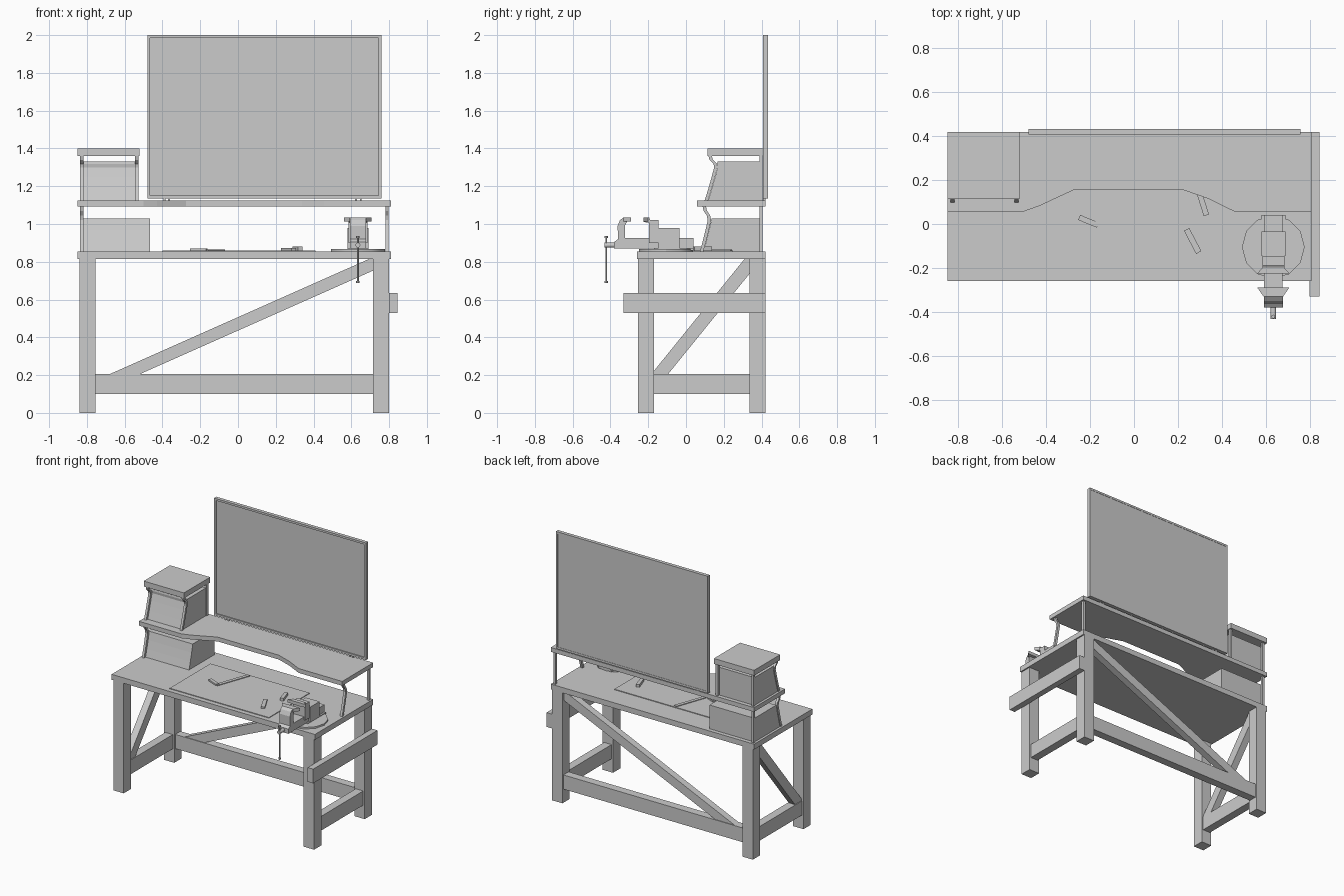
import bpy, bmesh, math
from mathutils import Vector

if "Cube" in bpy.data.objects:
    bpy.data.objects.remove(bpy.data.objects["Cube"])


def prism(name, pts, axis, a, b):
    """Extrude a 2D outline along an axis: x takes (y,z), y takes (x,z), z takes (x,y)."""
    place = {'x': lambda p: (a, p[0], p[1]),
             'y': lambda p: (p[0], a, p[1]),
             'z': lambda p: (p[0], p[1], a)}[axis]
    bm = bmesh.new()
    face = bm.faces.new([bm.verts.new(place(p)) for p in pts])
    ext = bmesh.ops.extrude_face_region(bm, geom=[face])
    move = Vector([b - a if k == axis else 0 for k in 'xyz'])
    bmesh.ops.translate(bm, vec=move,
                        verts=[v for v in ext['geom'] if isinstance(v, bmesh.types.BMVert)])
    bmesh.ops.recalc_face_normals(bm, faces=bm.faces)
    me = bpy.data.meshes.new(name)
    bm.to_mesh(me)
    bm.free()
    ob = bpy.data.objects.new(name, me)
    bpy.context.collection.objects.link(ob)
    return ob


def box(name, x0, x1, y0, y1, z0, z1):
    return prism(name, [(x0, y0), (x1, y0), (x1, y1), (x0, y1)], 'z', z0, z1)


def rod(name, center, r, length, axis='z', sides=12):
    bpy.ops.mesh.primitive_cylinder_add(vertices=sides, radius=r, depth=length, location=center,
                                        rotation=(math.pi / 2, 0, 0) if axis == 'y' else (0, 0, 0))
    ob = bpy.context.object
    ob.name = name
    bpy.ops.object.shade_smooth_by_angle()
    return ob


def bar(name, p, q, width, z0, z1):
    """Flat bar lying on the bench between two points."""
    p, q = Vector(p), Vector(q)
    d = (q - p).normalized() * width / 2
    n = Vector((-d.y, d.x))
    return prism(name, [p - n, q - n, q + n, p + n], 'z', z0, z1)


# Bench top and four legs
box("bench_top", -.85, .81, -.26, .42, .815, .855)
for side, x in (("left", -.84), ("right", .715)):
    for end, y in (("front", -.255), ("back", .335)):
        box(f"{end}_{side}_leg", x, x + .085, y, y + .085, 0, .815)
    box(f"{side}_lower_rail", x + .012, x + .073, -.17, .335, .1, .205)
box("back_lower_rail", -.755, .715, .347, .408, .1, .205)

# Diagonal braces
prism("back_brace", [(-.68, .205), (-.52, .205), (.715, .753), (.715, .815), (.694, .815)],
      'y', .352, .403)
prism("left_brace", [(-.17, .205), (-.095, .205), (.335, .735), (.335, .815), (.31, .815), (-.17, .222)],
      'x', -.823, -.772)

# Board on the right end
box("side_board", .80, .845, -.33, .42, .53, .635)

# Shelf with a scooped front edge
prism("shelf", [(-.85, .42), (-.85, .058), (-.5, .058), (-.43, .083), (-.275, .155), (.225, .155),
                (.34, .115), (.455, .058), (.81, .058), (.81, .42)], 'z', 1.093, 1.125)

# Curved front supports, straight back posts, and storage boxes
low = [(.083, .855), (.098, .91), (.113, .97), (.124, 1.02), (.119, 1.045), (.102, 1.07), (.097, 1.093)]
high = [(.108, 1.125), (.125, 1.18), (.145, 1.25), (.158, 1.3), (.155, 1.318), (.133, 1.34), (.128, 1.36)]


def support(name, path, x):
    outline = [(y - .009, z) for y, z in path] + [(y + .009, z) for y, z in reversed(path)]
    prism(name + "_curved_support", outline, 'x', x, x + .018)
    box(name + "_back_post", x, x + .018, .388, .406, path[0][1], path[-1][1])


support("left_shelf", low, -.837)
support("right_shelf", low, .78)
support("left_lid", high, -.837)
support("right_lid", high, -.545)


def cabinet(name, path, x0, x1, z0, z1):
    front = [(y + .01, z) for y, z in path if z0 < z < z1]
    yb, yt = path[0][0] + .01, front[-1][0] + .002
    prism(name, [(yb, z0), *front, (yt, z1), (.39, z1), (.39, z0)], 'x', x0, x1)


cabinet("lower_box", low[:5], -.832, -.465, .855, 1.03)
cabinet("upper_box", high[:5], -.832, -.533, 1.125, 1.33)
box("upper_box_lid", -.85, -.522, .115, .42, 1.36, 1.4)

# Back board: thin panel in a narrow frame, standing on small feet
box("back_panel", -.47, .75, .415, .431, 1.145, 1.99)
for name, x0, x1, z0, z1 in (("left", -.48, -.465, 1.135, 2), ("right", .745, .76, 1.135, 2),
                             ("bottom", -.465, .745, 1.135, 1.15), ("top", -.465, .745, 1.985, 2)):
    box(f"frame_{name}", x0, x1, .407, .433, z0, z1)
for x in (-.39, -.365, .625, .65):
    box("board_foot", x - .005, x + .005, .407, .42, 1.12, 1.136)

# Cutting mat and hand tools
box("cutting_mat", -.4, .41, -.225, .25, .855, .86)
bar("square_blade", (-.17, -.01), (-.08, .24), .025, .86, .865)
bar("square_stock", (-.165, -.005), (-.25, .03), .025, .86, .871)
bar("knife", (.24, -.025), (.295, -.13), .027, .86, .872)
bar("marker", (.3, .135), (.33, .04), .025, .86, .88)

# Vice: base plate, bed, jaws
X = .635
rod("vice_base_plate", (X, -.105, .861), .143, .012, sides=12)
box("vice_foot", X - .055, X + .055, -.17, .04, .86, .872)
box("vice_bed", X - .042, X + .042, -.36, .04, .87, .925)
box("vice_block", X - .055, X + .055, -.145, -.035, .87, .98)
prism("vice_front_jaw", [(-.38, .87), (-.38, .905), (-.36, .92), (-.362, .99), (-.35, 1.02), (-.33, 1.035),
                         (-.29, 1.035), (-.29, 1.015), (-.312, 1.012), (-.322, .995), (-.322, .87)],
      'x', X - .043, X + .043)
prism("vice_rear_jaw", [(-.195, .9), (-.195, 1.008), (-.225, 1.01), (-.225, 1.035), (-.195, 1.035),
                        (-.19, 1.02), (-.145, 1.02), (-.145, .9)], 'x', X - .05, X + .05)
for name, tip, root in (("front", -.29, -.33), ("rear", -.225, -.195)):
    prism(f"vice_{name}_jaw_tip", [(X - .073, tip), (X + .073, tip), (X + .045, root), (X - .045, root)],
          'z', 1.012, 1.035)

# Vice screw and handle
rod("vice_screw", (X, -.4, .888), .013, .065, 'y')
rod("vice_handle", (X, -.422, .812), .005, .24, sides=8)
for z in (.693, .931):
    rod("handle_end", (X, -.422, z), .009, .012, sides=8)
